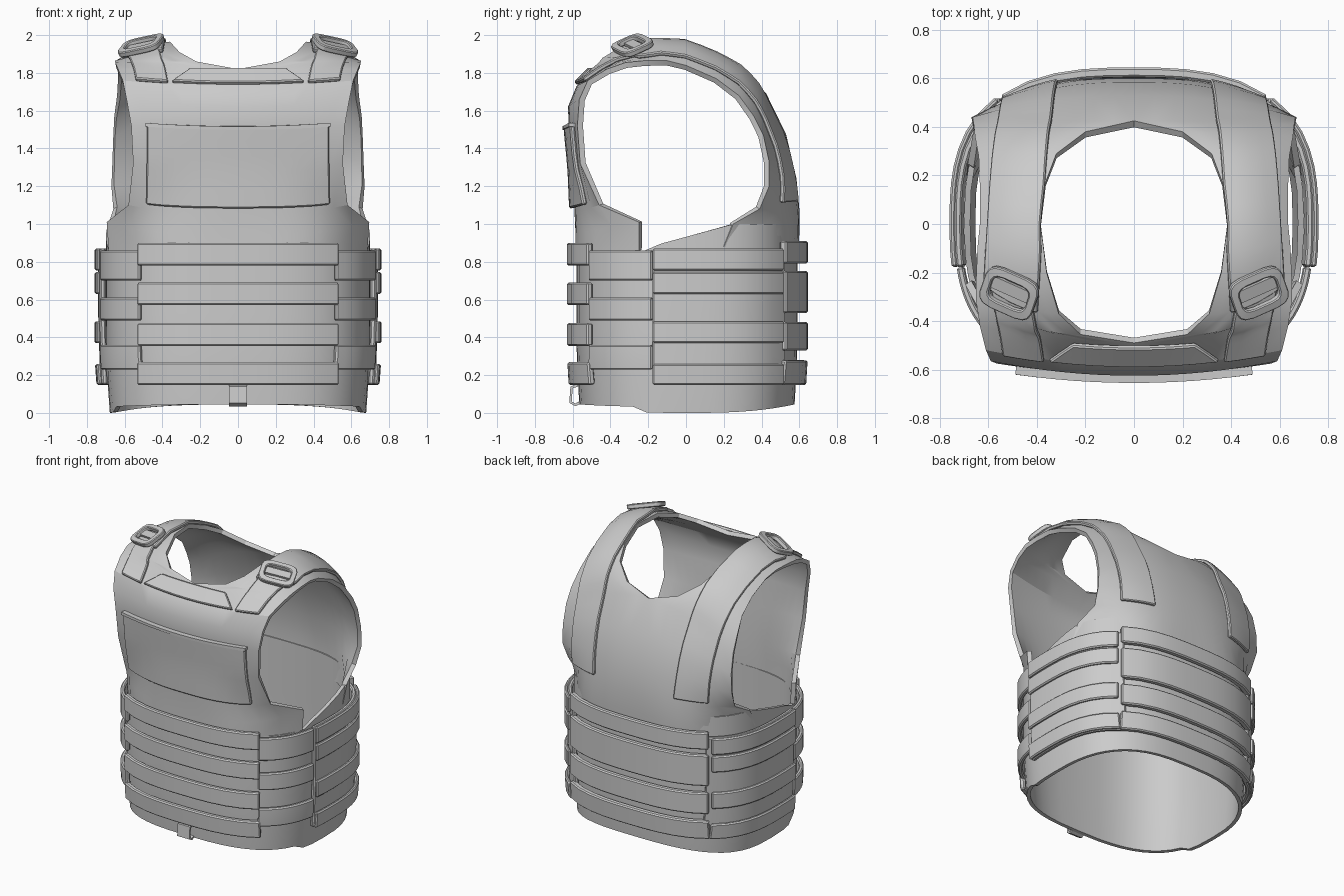
import bpy, bmesh, math
from mathutils import Vector

if "Cube" in bpy.data.objects:
    bpy.data.objects.remove(bpy.data.objects["Cube"])

# Vest profile rows, front hem over the shoulder to the back:
# inner x, y, z | outer edge x, y, z | cross-section power
ROWS = [
    (0, -.585, .84, .685, -.25, .86, 4), (0, -.585, .95, .695, -.25, 1.01, 4),
    (0, -.59, 1.06, .58, -.46, 1.10, 3), (0, -.60, 1.30, .555, -.56, 1.32, 2),
    (0, -.62, 1.50, .565, -.575, 1.52, 2), (0, -.625, 1.62, .59, -.565, 1.66, 2),
    (0, -.58, 1.73, .61, -.52, 1.76, 2), (0, -.49, 1.82, .635, -.42, 1.82, 2),
    (.22, -.455, 1.86, .65, -.32, 1.855, 2), (.31, -.37, 1.91, .65, -.22, 1.865, 2),
    (.36, -.20, 1.965, .645, -.10, 1.865, 2), (.385, 0, 1.955, .635, 0, 1.84, 2),
    (.365, .17, 1.885, .635, .16, 1.77, 2), (.32, .29, 1.82, .64, .28, 1.68, 2),
    (.20, .38, 1.74, .655, .36, 1.57, 2), (0, .425, 1.69, .66, .41, 1.47, 2),
    (0, .53, 1.475, .665, .44, 1.33, 2.3), (0, .585, 1.24, .67, .44, 1.20, 2.5),
    (0, .60, 1.08, .66, .39, 1.08, 3), (0, .60, .95, .685, .25, 1.0, 4),
    (0, .595, .84, .69, .20, .88, 4)]


def row_point(row, t):
    xi, yi, zi, xe, ye, ze, p = row
    k = t ** p
    return Vector((xi + (xe - xi) * t, yi + (ye - yi) * k, zi + (ze - zi) * k))


def surf(s, x):
    """Point on the upper vest at row position s and sideways position x."""
    i = min(int(s), len(ROWS) - 2)
    row = [a + (b - a) * (s - i) for a, b in zip(ROWS[i], ROWS[i + 1])]
    t = min(1, max(0, (abs(x) - row[0]) / (row[3] - row[0])))
    v = row_point(row, t)
    return Vector((math.copysign(v.x, x), v.y, v.z))


N = 2.8


def radii(z, off):
    k = 1 - .03 * max(0, .3 - z) / .3
    return .71 * k + off, .595 * k + off


def torso(axis, sign, u, z, off):
    """Point on the rounded torso; u runs along x (front/back) or y (sides)."""
    rx, ry = radii(z, off)
    ru, rv = (rx, ry) if axis == 'x' else (ry, rx)
    v = sign * rv * max(0, 1 - abs(u / ru) ** N) ** (1 / N)
    return Vector((u, v + .005, z)) if axis == 'x' else Vector((v, u + .005, z))


def sheet(name, grid, thick, offset=1, mirror=False, closed=False, bevel=0):
    """Grid of points made into a thick panel whose face points outwards."""
    n = len(grid[0])
    bm = bmesh.new()
    vs = [[bm.verts.new(p) for p in row] for row in grid]
    for a, b in zip(vs, vs[1:]):
        for j in range(n if closed else n - 1):
            k = (j + 1) % n
            bm.faces.new((a[j], a[k], b[k], b[j]))
    bm.normal_update()
    c = Vector((0, 0, 1))
    if sum(f.normal.dot(f.calc_center_median() - c) * f.calc_area() for f in bm.faces) < 0:
        bmesh.ops.reverse_faces(bm, faces=bm.faces[:])
    me = bpy.data.meshes.new(name)
    bm.to_mesh(me)
    bm.free()
    ob = bpy.data.objects.new(name, me)
    bpy.context.collection.objects.link(ob)
    if mirror:
        ob.modifiers.new("mirror", 'MIRROR').merge_threshold = .002
    so = ob.modifiers.new("thickness", 'SOLIDIFY')
    so.thickness, so.offset = thick, offset
    if bevel:
        be = ob.modifiers.new("soft_edge", 'BEVEL')
        be.width, be.segments = bevel, 1
    bpy.ops.object.select_all(action='DESELECT')
    ob.select_set(True)
    bpy.context.view_layer.objects.active = ob
    bpy.ops.object.convert(target='MESH')
    bpy.ops.object.shade_smooth_by_angle(angle=math.radians(25))
    return ob


def lin(a, b, n):
    return [a + (b - a) * i / n for i in range(n + 1)]


def band(name, axis, sign, u0, u1, z0, z1, off=.01, thick=.03, mirror=False):
    grid = [[torso(axis, sign, u, z, off) for u in lin(u0, u1, 10)] for z in lin(z0, z1, 2)]
    return sheet(name, grid, thick, 1, mirror, bevel=.008)


# Upper vest: chest, shoulders and back in one piece
sheet("vest_body", [[row_point(r, t) for t in lin(0, 1, 8)] for r in ROWS], .03, -1, mirror=True)

# Lower torso ring with a dipping hem and a rising top under the arm
ring = [[] for _ in range(6)]
for i in range(48):
    a = 2 * math.pi * i / 48
    ca, sa = math.cos(a), math.sin(a)
    y = .595 * math.copysign(abs(sa) ** (2 / N), sa)
    top = .86 if y < -.2 else min(1.0, .88 + (y + .2) / .45 * .12)
    hem = .045 - .045 * abs(ca) ** 2 * (1 if y > -.25 else .3)
    for row, z in zip(ring, lin(hem, top, 5)):
        rx, ry = radii(z, -.01)
        row.append(Vector((rx * math.copysign(abs(ca) ** (2 / N), ca),
                           ry * math.copysign(abs(sa) ** (2 / N), sa) + .005, z)))
sheet("torso_ring", ring, .025, -1, closed=True)

# Webbing rows on front and back
for z0, z1 in ((.15, .27), (.355, .475), (.57, .69), (.78, .90)):
    band("front_webbing", 'x', -1, -.52, .52, z0, z1, .005, .035)
for z0, z1 in ((.15, .28), (.33, .48), (.53, .75), (.79, .91)):
    band("back_webbing", 'x', 1, -.53, .53, z0, z1, .005, .04)

# Side belt panel and its webbing, front and rear halves
band("side_panel", 'y', 1, -.18, .50, .15, .87, .0, .03, True)
for z0, z1 in ((.15, .26), (.37, .485), (.63, .745), (.755, .87)):
    band("side_rear_webbing", 'y', 1, -.18, .50, z0, z1, .025, .025, True)
for z0, z1 in ((.23, .36), (.49, .61), (.70, .86)):
    band("side_front_webbing", 'y', 1, -.50, -.18, z0, z1, 0, .03, True)

# Chest pouch panel and its top hem
sheet("chest_panel", [[surf(s, x) for x in lin(-.48, .48, 12)] for s in lin(2.1, 4.1, 5)],
      .028, bevel=.008)
sheet("chest_panel_hem", [[surf(s, x) for x in lin(-.485, .485, 12)] for s in (4.0, 4.15)], .034)

# Collar patch, a trapezoid below the neck
sheet("collar_patch", [[surf(s, u * w) for u in lin(-1, 1, 8)]
                       for s, w in ((6.05, .35), (6.5, .30), (6.92, .25))], .025, bevel=.006)

# Shoulder straps running down the back, and short front tongues
sheet("back_strap", [[surf(9 + 8.75 * k, .505 - .085 * k + u) for u in lin(-.11, .11, 4)]
                     for k in lin(0, 1, 18)], .025, mirror=True, bevel=.006)
sheet("front_strap", [[surf(6 + 3.3 * k, .455 + .045 * k + u) for u in lin(-.085, .085, 3)]
                      for k in lin(0, 1, 8)], .025, mirror=True, bevel=.006)

# Strap buckles: rounded frame, inner bar and plate, lying on the shoulder
mid = surf(9.35, .50)
ex = (surf(9.35, .58) - surf(9.35, .42)).normalized()
ey = surf(9.9, .50) - surf(8.8, .50)
ey = (ey - ex * ey.dot(ex)).normalized()
ez = ex.cross(ey)


def on_buckle(x, y, h):
    return mid + ex * x + ey * y + ez * h


def rounded(hx, hy, h):
    pts = []
    for i in range(16):
        a = 2 * math.pi * (i + .5) / 16
        c, s = math.cos(a), math.sin(a)
        pts.append(on_buckle(hx * math.copysign(abs(c) ** .45, c),
                             hy * math.copysign(abs(s) ** .45, s), h))
    return pts


sheet("buckle_frame", [rounded(.118, .09, .022), rounded(.082, .052, .026)], .032,
      mirror=True, closed=True, bevel=.005)
sheet("buckle_bar", [[on_buckle(x, y, .02) for x in (-.09, .09)] for y in (-.012, .04)],
      .02, mirror=True)

# Pull tab loop at the front hem
tab = [(-.57, .14), (-.60, .13), (-.605, .06), (-.585, .05), (-.57, .06)]
sheet("front_pull_tab", [[Vector((x, y, z)) for x in (-.048, .048)] for y, z in tab], .015)
